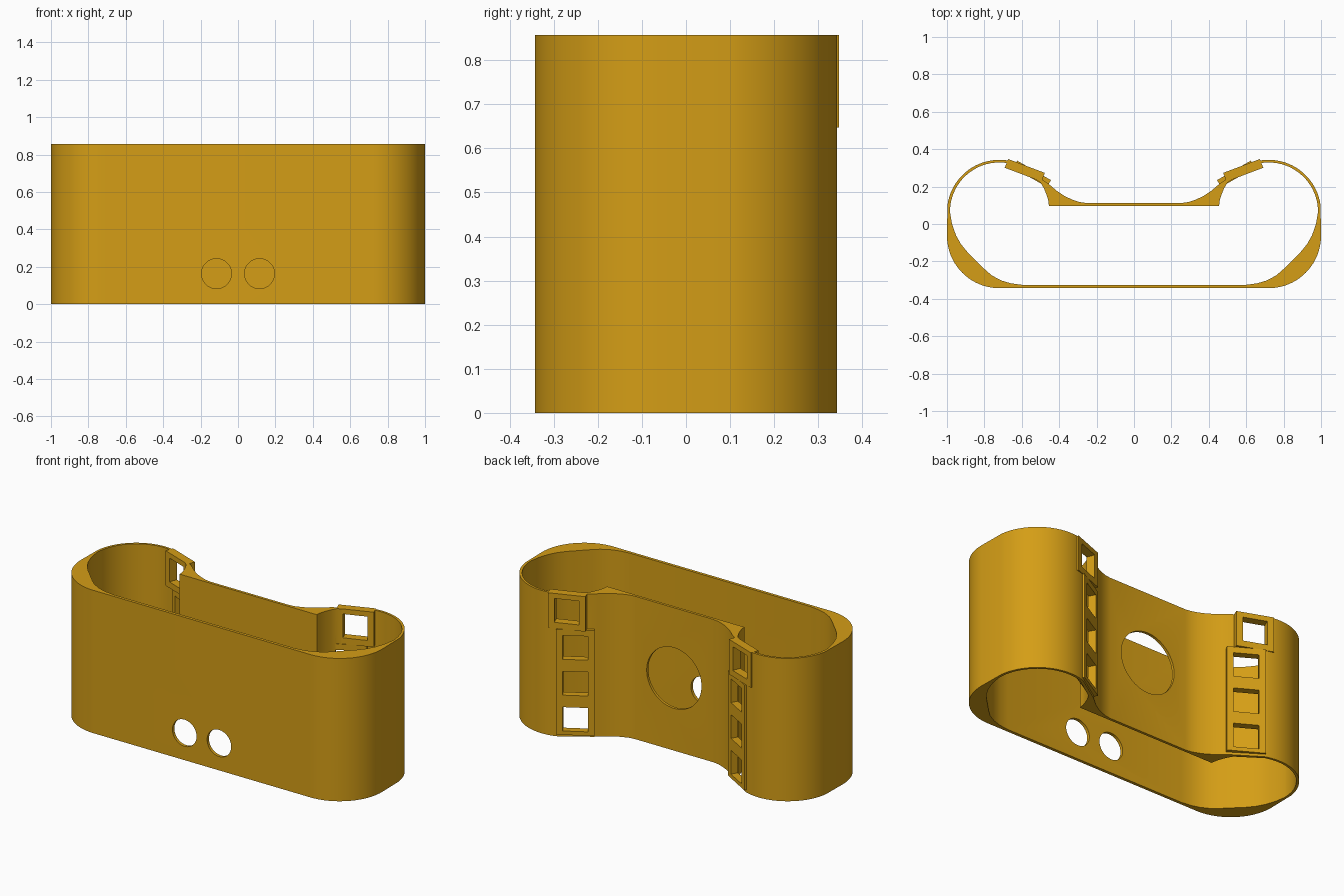
import bpy, bmesh, math
from mathutils import Matrix

if "Cube" in bpy.data.objects:
    bpy.data.objects.remove(bpy.data.objects["Cube"])

H = 0.857
gold = bpy.data.materials.new("gold")
gold.diffuse_color = (0.66, 0.34, 0.008, 1)
gold.use_nodes = True
gold.node_tree.nodes["Principled BSDF"].inputs["Base Color"].default_value = gold.diffuse_color


def add_object(name, bm):
    bmesh.ops.recalc_face_normals(bm, faces=bm.faces)
    mesh = bpy.data.meshes.new(name)
    bm.to_mesh(mesh)
    bm.free()
    mesh.materials.append(gold)
    ob = bpy.data.objects.new(name, mesh)
    bpy.context.collection.objects.link(ob)
    return ob


def prism(name, half, z0, z1):
    """Extrude a closed outline given by its right half, front to back."""
    pts = half + [(-x, y) for x, y in reversed(half)]
    bm = bmesh.new()
    face = bm.faces.new([bm.verts.new((x, y, z0)) for x, y in pts])
    ext = bmesh.ops.extrude_face_region(bm, geom=[face])["geom"]
    bmesh.ops.translate(bm, vec=(0, 0, z1 - z0),
                        verts=[v for v in ext if isinstance(v, bmesh.types.BMVert)])
    return add_object(name, bm)


def box(name, x, y, z, size, tilt):
    bm = bmesh.new()
    m = (Matrix.Translation((x, y, z)) @ Matrix.Rotation(math.radians(tilt), 4, 'Z')
         @ Matrix.Diagonal((*size, 1)))
    bmesh.ops.create_cube(bm, size=1, matrix=m)
    return add_object(name, bm)


def hole(name, x, y, z, r):
    bm = bmesh.new()
    m = Matrix.Translation((x, y, z)) @ Matrix.Rotation(math.pi / 2, 4, 'X')
    bmesh.ops.create_cone(bm, cap_ends=True, segments=64, radius1=r, radius2=r,
                          depth=0.16, matrix=m)
    return add_object(name, bm)


def cut(ob, cutters):
    bpy.context.view_layer.objects.active = ob
    for c in cutters:
        mod = ob.modifiers.new("cut", 'BOOLEAN')
        mod.operation, mod.solver, mod.object = 'DIFFERENCE', 'EXACT', c
        bpy.ops.object.modifier_apply(modifier=mod.name)


def arc(cx, cy, r, a0, a1, n):
    return [(cx + r * math.cos(math.radians(a0 + (a1 - a0) * i / n)),
             cy + r * math.sin(math.radians(a0 + (a1 - a0) * i / n))) for i in range(n + 1)]


# Shell outline: rounded ends, flat front, recessed back
outer = (arc(0.72, -0.063, 0.28, -90, 0, 20) + arc(0.72, 0.063, 0.28, 8, 110, 24)
         + [(0.46, 0.218), (0.44, 0.2), (0.41, 0.175), (0.37, 0.149), (0.33, 0.13),
            (0.295, 0.118), (0.26, 0.113)])
inner = ([(0.6, -0.325), (0.66, -0.317), (0.71, -0.302), (0.76, -0.275), (0.797, -0.243),
          (0.893, -0.147), (0.925, -0.108), (0.952, -0.06), (0.973, 0)]
         + arc(0.72, 0.065, 0.264, 0, 108, 26)
         + [(0.5, 0.222), (0.482, 0.192), (0.467, 0.155), (0.458, 0.125), (0.455, 0.097)])
shell = prism("shell", outer, 0, H)
cavity = prism("cavity_cutter", inner, -0.1, H + 0.1)

# Round openings: two at the front, a large one at the back
cutters = [hole("front_hole_cutter", s * 0.115, -0.335, 0.163, 0.08) for s in (-1, 1)]
cutters.append(hole("back_hole_cutter", 0, 0.105, 0.435, 0.182))

# Tilted window panels on the back shoulders
panels = []
for s, side in ((-1, "left"), (1, "right")):
    upper = box(side + "_upper_frame", s * 0.584, 0.287, (0.647 + H) / 2,
                (0.21, 0.05, H - 0.647), s * 20.7)
    lower = box(side + "_lower_panel", s * 0.545, 0.268, 0.331, (0.208, 0.043, 0.632), s * 30)
    top_win = box("window_cutter", s * 0.584, 0.287, 0.755, (0.138, 0.14, 0.143), s * 20.7)
    low_wins = [box("window_cutter", s * 0.545, 0.268, z, (0.138, 0.14, 0.143), s * 30)
                for z in (0.11, 0.325, 0.54)]
    cut(upper, [top_win])
    cut(lower, low_wins)
    cutters += [top_win] + low_wins
    panels += [upper, lower]

cut(shell, [cavity] + cutters)
for c in [cavity] + cutters:
    bpy.data.objects.remove(c)

# Smooth curved walls, keep edges sharp
bpy.ops.object.select_all(action='DESELECT')
shell.select_set(True)
bpy.context.view_layer.objects.active = shell
bpy.ops.object.shade_smooth_by_angle(angle=math.radians(25))
